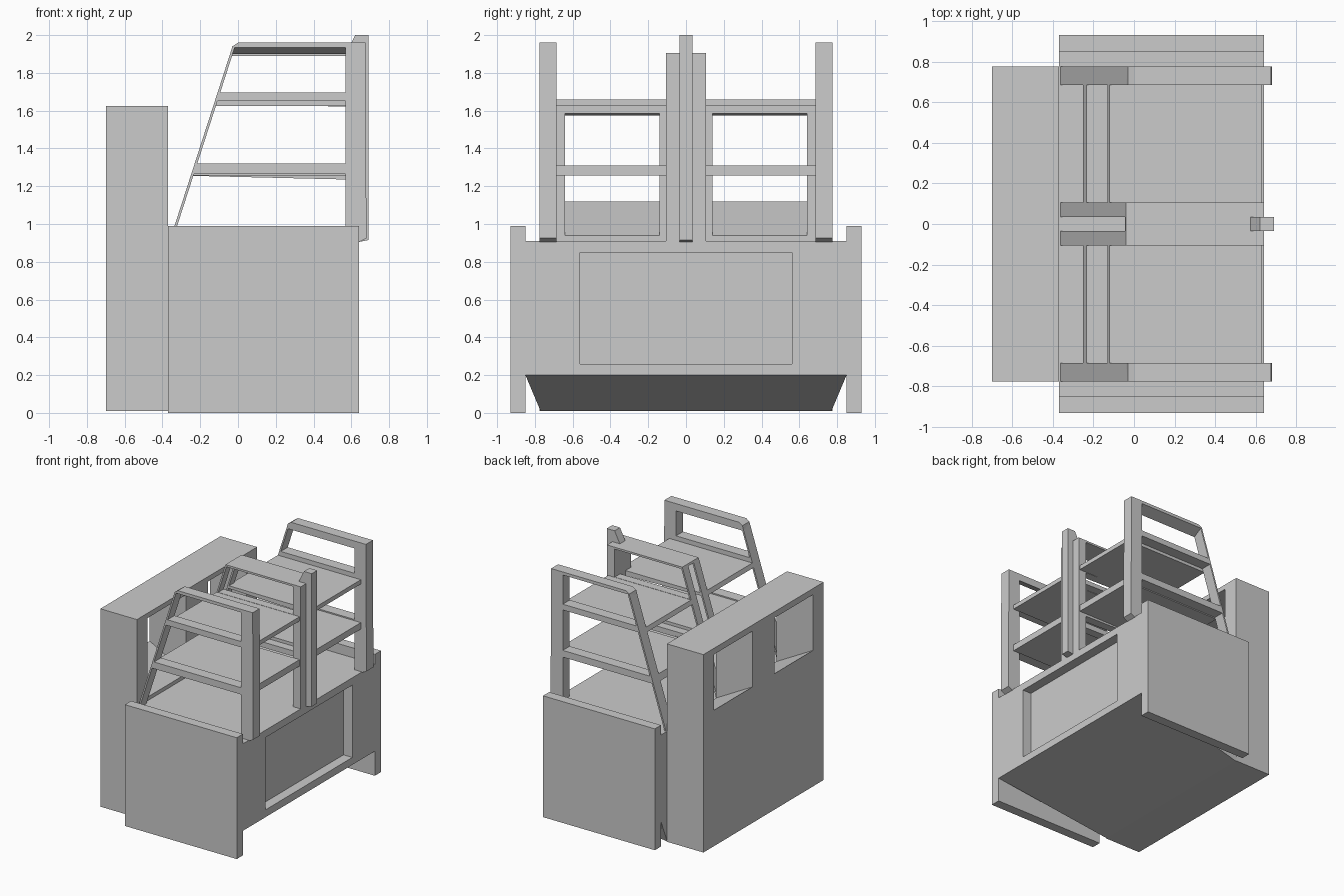
import bpy, bmesh

if "Cube" in bpy.data.objects:
    bpy.data.objects.remove(bpy.data.objects["Cube"])


def make(name, verts, faces):
    me = bpy.data.meshes.new(name)
    me.from_pydata(verts, [], faces)
    bm = bmesh.new()
    bm.from_mesh(me)
    bmesh.ops.recalc_face_normals(bm, faces=bm.faces)
    bm.to_mesh(me)
    bm.free()
    ob = bpy.data.objects.new(name, me)
    bpy.context.collection.objects.link(ob)
    return ob


def prism(name, profile, y0, y1):
    """Extrude an (x, z) outline from y0 to y1."""
    n = len(profile)
    verts = [(x, y, z) for y in (y0, y1) for x, z in profile]
    faces = [list(range(n)), list(range(n, 2 * n))]
    faces += [[i, (i + 1) % n, n + (i + 1) % n, n + i] for i in range(n)]
    return make(name, verts, faces)


def box(name, x0, x1, y0, y1, z0, z1):
    return prism(name, [(x0, z0), (x1, z0), (x1, z1), (x0, z1)], y0, y1)


def cut(ob, cutter):
    mod = ob.modifiers.new("cut", 'BOOLEAN')
    mod.operation = 'DIFFERENCE'
    mod.solver = 'EXACT'
    mod.object = cutter
    bpy.context.view_layer.objects.active = ob
    bpy.ops.object.modifier_apply(modifier=mod.name)
    bpy.data.objects.remove(cutter)


def slant_x(z):
    """Rear slanted line of the shelf frames."""
    return -0.362 + (z - 0.91) * 0.323


# counter body with a tapered, sloping underside and a recessed front panel
W, B = 0.85, 0.77
body = make("counter_body",
            [(-.37, -W, .91), (.64, -W, .91), (.64, W, .91), (-.37, W, .91),
             (-.37, -W, .20), (.64, -W, .20), (.64, W, .20), (-.37, W, .20),
             (-.37, -B, .01), (-.37, B, .01)],
            [(0, 1, 2, 3), (1, 5, 6, 2), (0, 4, 5, 1), (3, 2, 6, 7),
             (4, 8, 5), (7, 6, 9), (5, 8, 9, 6), (0, 3, 7, 9, 8, 4)])
cut(body, box("recess_cutter", .56, .75, -.56, .56, .26, .85))

# tall back panel with two windows that have sloping sills
back = box("back_panel", -.70, -.37, -.775, .775, .01, 1.625)
for y0, y1 in ((-.64, -.14), (.14, .64)):
    cut(back, prism("window_cutter",
                    [(-.32, .913), (-.75, 1.147), (-.75, 1.573), (-.32, 1.587)], y0, y1))

levels = ((1.265, 1.32), (1.65, 1.697))
for side, s in (("left", -1), ("right", 1)):
    # side panel of the counter
    box(f"side_panel_{side}", -.37, .64, s * .85, s * .93, 0, .99)

    # outer frame: post, top bar with bevelled underside, rails
    prism(f"outer_post_{side}",
          [(.57, .91), (.64, .905), (.68, .925), (.675, 1.96), (.57, 1.96)],
          s * .685, s * .775)
    yi, yo = s * .685, s * .775
    make(f"outer_top_bar_{side}",
         [(-.042, yi, 1.90), (-.03, yo, 1.935), (-.03, yo, 1.94), (0, yo, 1.96),
          (0, yi, 1.96), (-.03, yi, 1.94),
          (.57, yi, 1.90), (.57, yo, 1.935), (.57, yo, 1.96), (.57, yi, 1.96)],
         [(0, 1, 7, 6), (1, 2, 3, 8, 7), (3, 4, 9, 8), (4, 5, 0, 6, 9),
          (2, 5, 4, 3), (0, 5, 2, 1), (6, 7, 8, 9)])
    # slanted rear bars are thin plates
    for part, y0, y1, zt in (("outer", .685, .775, 1.94), ("inner", .035, .105, 1.905)):
        prism(f"{part}_slanted_bar_{side}",
              [(slant_x(.91), .91), (slant_x(.91) + .014, .91),
               (slant_x(zt) + .014, zt), (slant_x(zt), zt)], s * y0, s * y1)
        for i, (z0, z1) in enumerate(levels):
            prism(f"{part}_rail_{side}_{i}",
                  [(slant_x(z0), z0), (.60, z0), (.60, z1), (slant_x(z1), z1)]
                  if part == "outer" else
                  [(slant_x(z0), z0 - .01), (.60, z0 - .03), (.60, z1 - .035),
                   (slant_x(z1), z1 - .035)],
                  s * y0, s * y1)

    # inner post beside the centre post
    box(f"inner_post_{side}", .57, .64, s * .035, s * .105, .905, 1.905)

    # shelves between inner and outer frames
    for i, (z0, z1) in enumerate(((1.257, 1.31), (1.625, 1.66))):
        prism(f"shelf_{side}_{i}",
              [(slant_x(z0), z0), (.63, z0), (.63, z1), (slant_x(z1), z1)],
              s * .105, s * .685)

# centre top plate and tall centre post with a slanted cap
prism("centre_top_plate", [(slant_x(1.89), 1.89), (.64, 1.89), (.64, 1.906),
                           (slant_x(1.906), 1.906)], -.105, .105)
prism("centre_post",
      [(.57, .91), (.64, .905), (.69, .915), (.69, 2.0), (.62, 2.0), (.57, 1.90)],
      -.035, .035)
